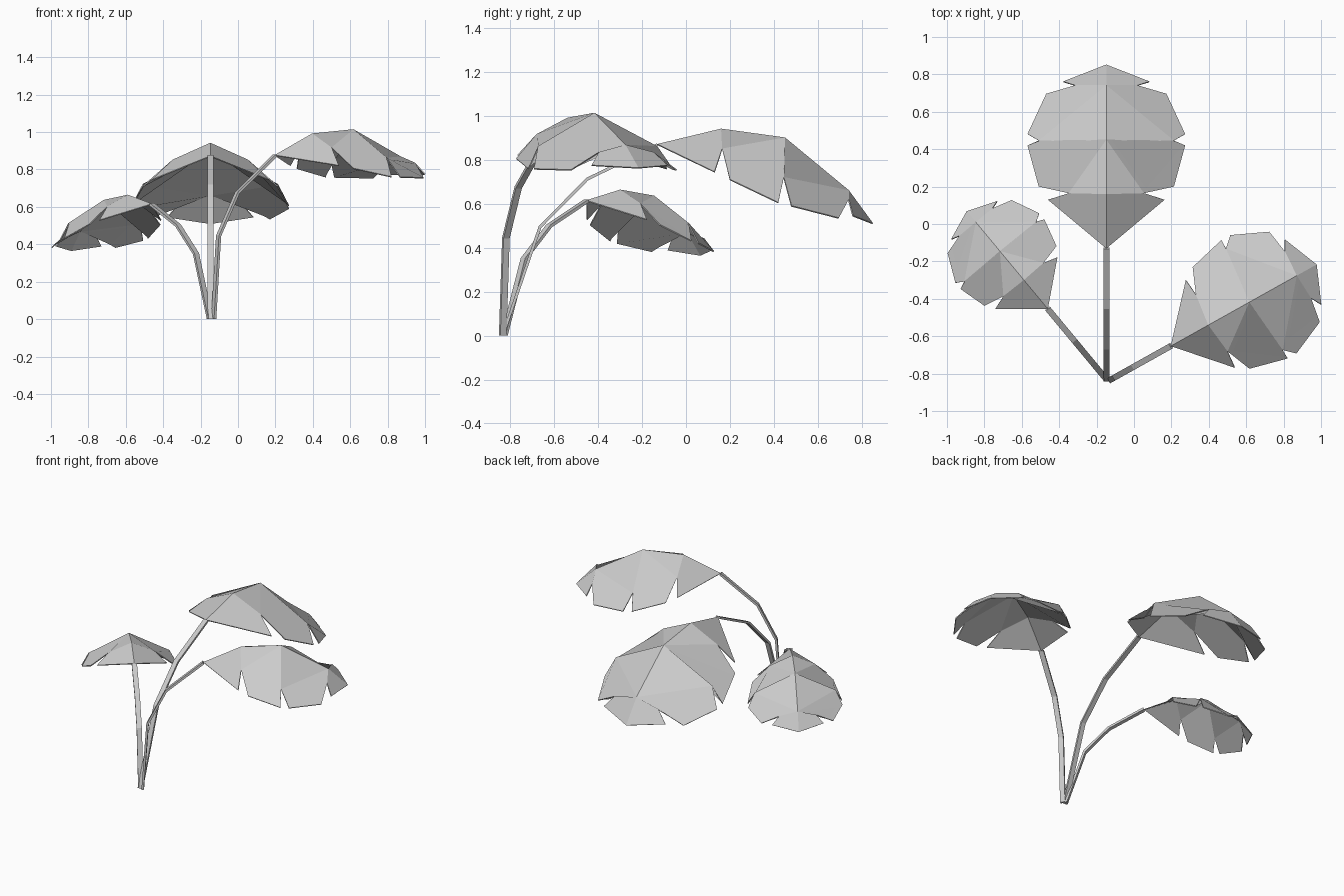
import bpy
import bmesh
from math import radians, cos, sin
from mathutils import Vector, Matrix

cube = bpy.data.objects.get("Cube")
if cube:
    bpy.data.objects.remove(cube)

GREY = (0.6, 0.6, 0.6, 1)
grey = bpy.data.materials.new("plain_grey")
grey.use_nodes = True
grey.diffuse_color = GREY
grey.node_tree.nodes["Principled BSDF"].inputs["Base Color"].default_value = GREY

# Leaf pattern: x runs along the midrib, y across, z up
RIDGE = [(0, 0, 0), (.29, 0, .07), (.58, 0, .03), (.87, 0, -.21), (.98, 0, -.36)]
NOTCH = [None, (.295, .20, -.02), (.575, .36, -.15), (.87, .165, -.25)]
# Outer corners of each lobe, from stem side to tip side
CORNERS = [[(.26, .31, -.125)],
           [(.33, .36, -.16), (.55, .42, -.265)],
           [(.61, .42, -.28), (.825, .32, -.335)],
           [(.89, .23, -.325)]]


def make_object(name, bm):
    bmesh.ops.recalc_face_normals(bm, faces=bm.faces)
    mesh = bpy.data.meshes.new(name)
    bm.to_mesh(mesh)
    bm.free()
    mesh.materials.append(grey)
    obj = bpy.data.objects.new(name, mesh)
    bpy.context.collection.objects.link(obj)
    return obj


def make_leaf(name, base, heading, pitch, size):
    bm = bmesh.new()
    for side in (1, -1):
        for i, corners in enumerate(CORNERS):
            outer = corners[::-1]
            if i == 0:
                panels = [[RIDGE[0], RIDGE[1], NOTCH[1]] + outer]
            elif i == 3:
                panels = [[RIDGE[3], RIDGE[4]] + outer + [NOTCH[3]]]
            else:
                panels = [[RIDGE[i], RIDGE[i + 1], NOTCH[i]],
                          [NOTCH[i], RIDGE[i + 1], NOTCH[i + 1]] + outer]
            for panel in panels:
                bm.faces.new([bm.verts.new((x, y * side, z)) for x, y, z in panel[::side]])
    bmesh.ops.remove_doubles(bm, verts=bm.verts, dist=0.001)
    turn = Matrix.Rotation(heading, 4, 'Z') @ Matrix.Rotation(-pitch, 4, 'Y')
    bm.transform(Matrix.Translation(base) @ turn @ Matrix.Scale(size, 4))
    leaf = make_object(name, bm)
    # thin sheet
    sheet = leaf.modifiers.new("thickness", 'SOLIDIFY')
    sheet.thickness = 0.006
    sheet.offset = 0


def make_stem(name, root, heading, path, width=0.032, depth=0.014):
    # Flat strap swept along a bent path in one upright plane
    along = Vector((cos(heading), sin(heading), 0))
    across = Vector((-sin(heading), cos(heading), 0))
    points = [Vector(root) + along * a + Vector((0, 0, z)) for a, z in path]
    bm = bmesh.new()
    rings = []
    for i, p in enumerate(points):
        tangent = (points[min(i + 1, len(points) - 1)] - points[max(i - 1, 0)]).normalized()
        if i == 0:
            tangent = Vector((0, 0, 1))
        normal = tangent.cross(across)
        rings.append([bm.verts.new(p + across * a * width / 2 + normal * b * depth / 2)
                      for a, b in ((1, 1), (-1, 1), (-1, -1), (1, -1))])
    for low, high in zip(rings, rings[1:]):
        for k in range(4):
            n = (k + 1) % 4
            bm.faces.new((low[k], low[n], high[n], high[k]))
    bm.faces.new(rings[0][::-1])
    bm.faces.new(rings[-1])
    make_object(name, bm)
    return points[-1]


# name, stem root, heading, leaf pitch, leaf size, stem path (distance, height)
PLANT = [
    ("back", (-.148, -.835, 0), 90, 0, 1,
     [(0, 0), (.17, .495), (.385, .713), (.535, .786), (.705, .87)]),
    ("left", (-.13, -.835, 0), 29.2, 13, .86,
     [(0, 0), (.03, .445), (.145, .675), (.375, .875)]),
    ("right", (-.15, -.828, 0), 129.7, 0, .69,
     [(0, 0), (.117, .35), (.266, .50), (.487, .614)]),
]
for name, root, heading, pitch, size, path in PLANT:
    top = make_stem(name + "_stem", root, radians(heading), path)
    make_leaf(name + "_leaf", top, radians(heading), radians(pitch), size)
